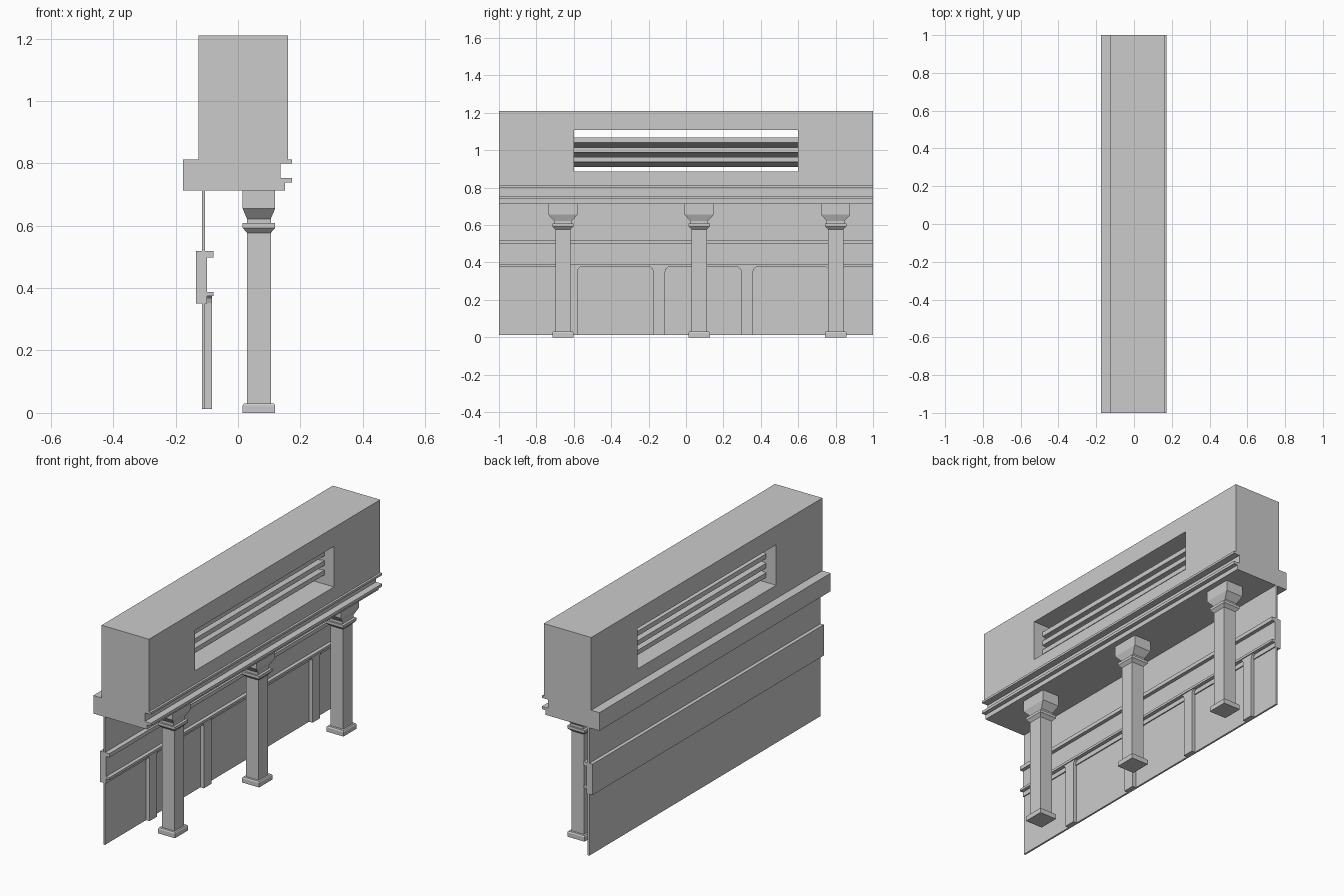
import bpy
import bmesh

cube = bpy.data.objects.get("Cube")
if cube:
    bpy.data.objects.remove(cube, do_unlink=True)

stone = bpy.data.materials.new("pale_grey_stone")
stone.use_nodes = True
GREY = (0.6, 0.6, 0.6, 1)
stone.diffuse_color = GREY
stone.node_tree.nodes["Principled BSDF"].inputs["Base Color"].default_value = GREY


def finish(name, bm):
    bmesh.ops.recalc_face_normals(bm, faces=bm.faces)
    mesh = bpy.data.meshes.new(name)
    bm.to_mesh(mesh)
    bm.free()
    mesh.materials.append(stone)
    obj = bpy.data.objects.new(name, mesh)
    bpy.context.collection.objects.link(obj)
    return obj


def prism(name, start, end):
    """Solid between two matching outlines."""
    bm = bmesh.new()
    a = [bm.verts.new(p) for p in start]
    b = [bm.verts.new(p) for p in end]
    n = len(a)
    bm.faces.new(a)
    bm.faces.new(b)
    for i in range(n):
        j = (i + 1) % n
        bm.faces.new((a[i], a[j], b[j], b[i]))
    return finish(name, bm)


def along_y(name, outline, half=1.0):
    return prism(name, [(x, -half, z) for x, z in outline],
                 [(x, half, z) for x, z in outline])


def rect(x0, x1, z0, z1):
    return [(x0, z0), (x1, z0), (x1, z1), (x0, z1)]


def stacked(name, cx, cy, rings):
    """Rectangular loft from (half x, half y, z) rings."""
    bm = bmesh.new()
    loops = [[bm.verts.new((cx + sx * hx, cy + sy * hy, z))
              for sx, sy in ((-1, -1), (1, -1), (1, 1), (-1, 1))]
             for hx, hy, z in rings]
    for lo, hi in zip(loops, loops[1:]):
        for i in range(4):
            j = (i + 1) % 4
            bm.faces.new((lo[i], lo[j], hi[j], hi[i]))
    bm.faces.new(loops[0])
    bm.faces.new(loops[-1])
    return finish(name, bm)


# Upper block: a rectangular ring around the long through-opening
X0, X1, Z0, Z1 = -0.126, 0.161, 0.812, 1.21
bm = bmesh.new()
frame = []
for x in (X0, X1):
    outer = [bm.verts.new((x, y, z)) for y, z in rect(-1, 1, Z0, Z1)]
    inner = [bm.verts.new((x, y, z)) for y, z in rect(-0.6, 0.6, 0.885, 1.107)]
    frame.append((outer, inner))
    for i in range(4):
        j = (i + 1) % 4
        bm.faces.new((outer[i], outer[j], inner[j], inner[i]))
for a, b in zip(*frame):
    for i in range(4):
        j = (i + 1) % 4
        bm.faces.new((a[i], a[j], b[j], b[i]))
finish("upper_block", bm)

# Tilted louvre slats inside the opening
for i in range(3):
    top = 1.067 - 0.052 * i
    along_y(f"louvre_slat_{i + 1}",
            [(-0.065, top - 0.052), (0.105, top - 0.026),
             (0.105, top), (-0.065, top - 0.026)], 0.6)

# Ledge beam with two projecting mouldings
along_y("ledge_beam", [
    (-0.176, 0.713), (0.15, 0.713), (0.15, 0.738), (0.173, 0.738),
    (0.173, 0.753), (0.136, 0.753), (0.136, 0.8), (0.173, 0.8),
    (0.173, 0.812), (-0.176, 0.812)])

# Thin wall and its belt moulding
along_y("back_wall", rect(-0.115, -0.105, 0.013, 0.713))
along_y("wall_belt", [
    (-0.135, 0.35), (-0.099, 0.35), (-0.099, 0.375), (-0.079, 0.375),
    (-0.079, 0.388), (-0.099, 0.388), (-0.099, 0.498), (-0.079, 0.498),
    (-0.079, 0.519), (-0.135, 0.519)])

# Wall pilasters with flared tops
half_outline = [(0.032, 0.013), (0.032, 0.352), (0.037, 0.366), (0.048, 0.375)]
for i in range(4):
    y = -0.613 + 0.47 * i
    outline = half_outline + [(-w, z) for w, z in reversed(half_outline)]
    prism(f"pilaster_{i + 1}", [(-0.105, y + w, z) for w, z in outline],
          [(-0.084, y + w, z) for w, z in outline])

# Free-standing columns: plinth, shaft, collar and flared capital
for i, y in enumerate((-0.658, 0.07, 0.8)):
    stacked(f"column_{i + 1}", 0.067, y, [
        (0.052, 0.057, 0), (0.052, 0.057, 0.024), (0.048, 0.053, 0.03),
        (0.038, 0.041, 0.03), (0.038, 0.041, 0.577), (0.052, 0.057, 0.593),
        (0.052, 0.057, 0.608), (0.038, 0.048, 0.608), (0.038, 0.048, 0.622),
        (0.052, 0.078, 0.655), (0.052, 0.078, 0.713)])
